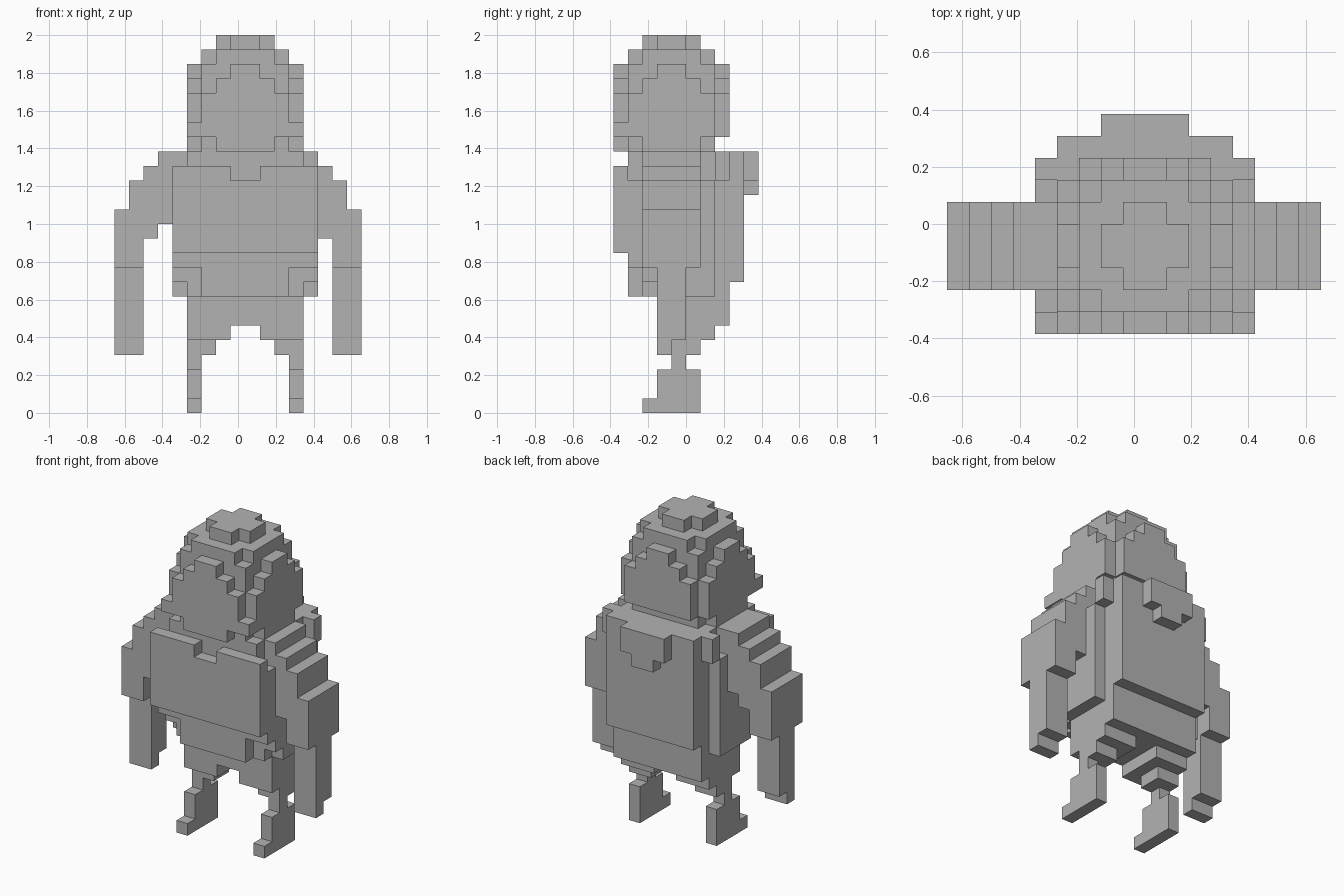
import bpy, bmesh
from itertools import product
from math import radians
from mathutils import Vector

if "Cube" in bpy.data.objects:
    bpy.data.objects.remove(bpy.data.objects["Cube"])

V = 2 / 26                      # edge of one block
CENTRE = Vector((8.5, 5, 0))    # grid position of the origin
parts, taken = {}, set()

grey = bpy.data.materials.new("plain_grey")
grey.use_nodes = True
grey.diffuse_color = (0.45, 0.45, 0.45, 1)
grey.node_tree.nodes["Principled BSDF"].inputs["Base Color"].default_value = grey.diffuse_color


def box(x0, x1, y0, y1, z0, z1):
    return set(product(range(x0, x1), range(y0, y1), range(z0, z1)))


def mirror(cells, width):
    return {(width - 1 - x, y, z) for x, y, z in cells}


def part(name, *groups):
    cells = set().union(*groups) - taken
    taken.update(cells)
    parts[name] = cells


# Head: rounded crown on a straight lower part, with a beard at the front
dome = {c for c in box(5, 13, 0, 8, 22, 26)
        if (c[0] - 8.5) ** 2 + (c[1] - 3.5) ** 2 + (c[2] - 21.5) ** 2 < 15}
part("head", dome,
     box(6, 12, 0, 8, 19, 22), box(5, 13, 1, 7, 19, 22),
     box(6, 12, 1, 7, 18, 19), box(5, 13, 2, 6, 18, 19))
part("beard", box(5, 13, 0, 1, 19, 20), box(7, 11, 0, 1, 18, 19))

# Torso, with the belly stepped in at its lower corners
part("torso",
     box(4, 14, 1, 7, 10, 16), box(4, 14, 2, 7, 9, 10), box(4, 14, 3, 7, 8, 9),
     box(5, 13, 2, 8, 8, 18), box(5, 13, 1, 2, 16, 18), box(6, 12, 1, 2, 8, 10))
part("chest_plate", box(4, 14, 0, 1, 11, 17) - box(8, 10, 0, 1, 16, 17))
part("back_plate", box(5, 13, 8, 9, 9, 16))
part("collar", box(4, 14, 7, 8, 16, 18), box(5, 13, 8, 9, 16, 18),
     box(7, 11, 9, 10, 16, 18), box(8, 10, 9, 10, 15, 16))

# Arms: stepped shoulder, upper arm and a slimmer forearm
shoulder = box(1, 3, 2, 6, 12, 16) | box(2, 4, 2, 6, 13, 17) | box(3, 5, 2, 6, 13, 18)
sleeve = box(0, 2, 2, 6, 10, 14)
forearm = box(0, 2, 3, 5, 5, 10) | box(0, 2, 3, 4, 4, 5)
part("right_arm", shoulder, sleeve, forearm)
part("left_arm", mirror(shoulder | sleeve | forearm, 17), box(14, 15, 2, 6, 12, 13))

# Hips and legs
part("hips", box(5, 13, 3, 8, 6, 8))
thigh = box(5, 8, 3, 7, 5, 6) | box(5, 7, 4, 6, 4, 5)
shin = box(5, 6, 4, 5, 3, 4)
foot = box(5, 6, 3, 6, 0, 3) | box(5, 6, 2, 3, 0, 1)
leg = thigh | shin | foot
part("right_leg", leg)
part("left_leg", mirror(leg, 18))


def build(name, cells):
    """Skin the exposed sides of the blocks and merge flat areas."""
    bm = bmesh.new()
    for c in cells:
        for axis, side in product(range(3), (-1, 1)):
            n = Vector((0, 0, 0))
            n[axis] = side
            if tuple(int(a + b) for a, b in zip(c, n)) in taken:
                continue
            u, w = Vector((0, 0, 0)), Vector((0, 0, 0))
            u[(axis + 1) % 3] = w[(axis + 2) % 3] = 0.5
            if side < 0:
                u, w = w, u
            mid = Vector(c) + Vector((0.5, 0.5, 0.5)) + n / 2 - CENTRE
            corners = (mid - u - w, mid + u - w, mid + u + w, mid - u + w)
            bm.faces.new([bm.verts.new(p * V) for p in corners])
    bmesh.ops.remove_doubles(bm, verts=bm.verts[:], dist=V / 100)
    bmesh.ops.dissolve_limit(bm, angle_limit=radians(1),
                             verts=bm.verts[:], edges=bm.edges[:])
    mesh = bpy.data.meshes.new(name)
    bm.to_mesh(mesh)
    bm.free()
    mesh.materials.append(grey)
    bpy.context.collection.objects.link(bpy.data.objects.new(name, mesh))


for name, cells in parts.items():
    build(name, cells)
